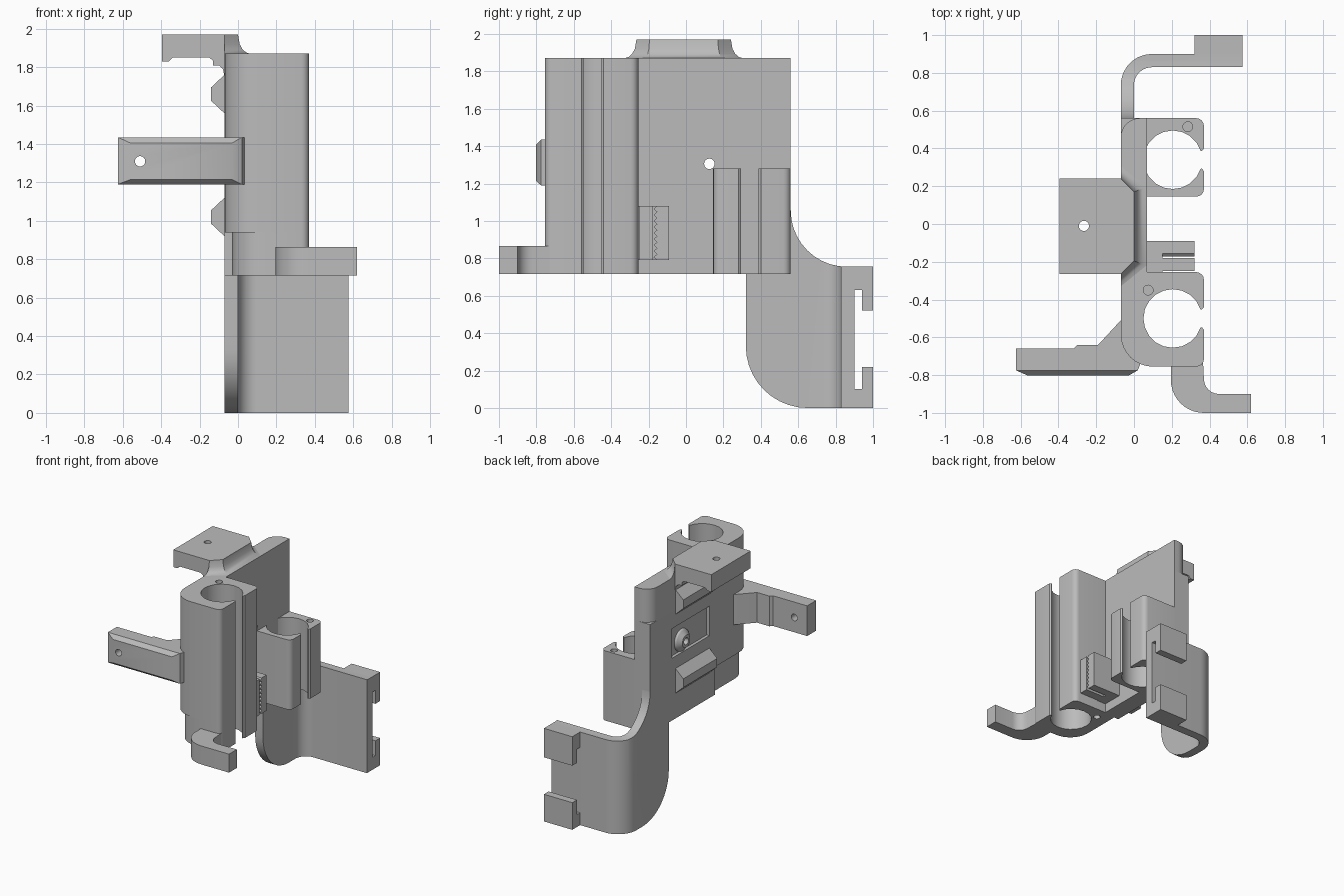
import bpy, bmesh
from math import sin, cos, radians
from mathutils import Vector

if "Cube" in bpy.data.objects:
    bpy.data.objects.remove(bpy.data.objects["Cube"])

grey = bpy.data.materials.new("plain grey")
grey.use_nodes = True
colour = (0.5, 0.5, 0.5, 1)
grey.diffuse_color = colour
grey.node_tree.nodes["Principled BSDF"].inputs["Base Color"].default_value = colour

AXES = {"x": lambda a, b, h: (h, a, b),
        "y": lambda a, b, h: (a, h, b),
        "z": lambda a, b, h: (a, b, h)}


def loft(name, rings, axis="z"):
    """Solid through rings, each a (height, outline) pair."""
    bm = bmesh.new()
    loops = [[bm.verts.new(AXES[axis](a, b, h)) for a, b in pts] for h, pts in rings]
    bm.faces.new(loops[0])
    bm.faces.new(loops[-1])
    n = len(loops[0])
    for low, high in zip(loops, loops[1:]):
        for i in range(n):
            j = (i + 1) % n
            bm.faces.new((low[i], low[j], high[j], high[i]))
    bmesh.ops.recalc_face_normals(bm, faces=bm.faces)
    mesh = bpy.data.meshes.new(name)
    bm.to_mesh(mesh)
    bm.free()
    mesh.materials.append(grey)
    obj = bpy.data.objects.new(name, mesh)
    bpy.context.collection.objects.link(obj)
    return obj


def extrude(name, pts, lo, hi, axis="z"):
    return loft(name, [(lo, pts), (hi, pts)], axis)


def rect(a0, a1, b0, b1):
    return [(a0, b0), (a1, b0), (a1, b1), (a0, b1)]


def arc(cx, cy, r, start, end, n=8):
    steps = [radians(start + (end - start) * i / n) for i in range(n + 1)]
    return [(cx + r * cos(t), cy + r * sin(t)) for t in steps]


def combine(obj, tool, operation="DIFFERENCE"):
    mod = obj.modifiers.new("cut", "BOOLEAN")
    mod.operation, mod.object, mod.solver = operation, tool, "EXACT"
    bpy.context.view_layer.objects.active = obj
    bpy.ops.object.modifier_apply(modifier=mod.name)
    bpy.data.objects.remove(tool)


def drill(obj, a, b, r, lo, hi, axis="z"):
    combine(obj, extrude("drill", arc(a, b, r, 0, 345, 23), lo, hi, axis))


def clip_profile(cy, top, bottom, back):
    """Open bearing clip: outer wall, then the bore with a slot towards +x."""
    right = 0.37
    return (arc(right - 0.04, top - 0.04, 0.04, 0, 90, 4) + back
            + arc(right - 0.04, bottom + 0.04, 0.04, -90, 0, 4)
            + [(right, cy - 0.06), (0.36, cy - 0.047)]
            + arc(0.205, cy, 0.155, -18, -342, 18)
            + [(0.36, cy + 0.047), (right, cy + 0.06)])


BASE, TOP = 0.715, 1.87

# Back plate: square corner below, rounded corner above
plate = extrude("back_plate", rect(-0.07, 0.07, -0.27, 0.56), BASE, 1.6)
combine(plate, extrude("pocket", rect(-0.2, 0.28, 1.22, 1.46), -0.1, -0.045, "x"))
drill(plate, 0.125, 1.305, 0.028, -0.2, 0.2, "x")
upper = [(-0.07, -0.27), (0.07, -0.27), (0.07, 0.56)] + arc(0.03, 0.46, 0.1, 90, 180)
extrude("upper_back_plate", upper, 1.6, TOP)

# Screw boss in the pocket
boss = loft("screw_boss", [(h, arc(0.125, 1.305, r, 0, 345, 23))
                           for h, r in ((-0.045, 0.09), (-0.06, 0.085), (-0.09, 0.05))], "x")
drill(boss, 0.125, 1.305, 0.028, -0.2, 0.2, "x")

# Wedge rails on the -x side
for name, z in (("lower_wedge", 1.02), ("upper_wedge", 1.66)):
    wedge = [(-0.06, z - 0.11), (-0.14, z - 0.035), (-0.14, z + 0.035), (-0.06, z + 0.11)]
    extrude(name, wedge, -0.2, 0.235, "y")

# Long bearing clip, slimmer at the foot
for name, left, lo, hi in (("long_clip_foot", -0.03, BASE, 0.94), ("long_clip", -0.07, 0.94, TOP)):
    back = [(left, -0.255)] + arc(left + 0.17, -0.585, 0.17, 180, 270)
    clip = extrude(name, clip_profile(-0.5, -0.255, -0.755, back), lo, hi)
    drill(clip, 0.075, -0.35, 0.026, *((0.6, 0.85) if hi < 1 else (1.6, 2)))

# Short bearing clip
short = extrude("short_clip", clip_profile(0.34, 0.56, 0.145, [(0, 0.56), (0, 0.145)]), BASE, 1.28)
drill(short, 0.285, 0.515, 0.026, 1.0, 1.4)

# Belt clamp with a toothed jaw
extrude("clamp_root", rect(0.05, 0.15, -0.26, -0.09), 0.79, 1.08)
extrude("clamp_plain_jaw", rect(0.14, 0.32, -0.25, -0.18), 0.79, 1.08)
teeth = 9
jaw = [(-0.09, 1.08), (-0.09, 0.79)]
jaw += [(-0.155 - 0.018 * (i % 2), 0.79 + 0.29 * i / (2 * teeth)) for i in range(2 * teeth + 1)]
extrude("clamp_toothed_jaw", jaw, 0.14, 0.32, "x")

# Curved rear arm: bent sheet trimmed to its side outline
sheet = ([(-0.07, 0.32)] + arc(0.095, 0.735, 0.165, 180, 90, 10) + [(0.575, 0.9), (0.575, 0.83)]
         + arc(0.095, 0.735, 0.095, 90, 180, 10) + [(0, 0.32)])
rear_arm = extrude("rear_arm", sheet, -0.1, 1.3)
side = ([(0.5, 1.05)] + arc(0.86, 1.055, 0.3, 180, 270, 10) + [(1.1, 0.755), (1.1, 0)]
        + arc(0.65, 0.33, 0.33, 270, 180, 10) + [(0.32, 0.75), (0.5, 0.75)])
combine(rear_arm, extrude("trim", side, -0.5, 1, "x"), "INTERSECT")

# Hooks at the end of the rear arm
for name, edge, lip, slot in (("lower_hook", 0, 0.22, 0.1), ("upper_hook", 0.755, 0.52, 0.63)):
    hook = [(0.89, edge), (1, edge), (1, lip), (0.94, lip), (0.94, slot), (0.89, slot)]
    extrude(name, hook, 0.32, 0.575, "x")

# Top mount with recessed underside, chamfered corners and flared foot
section = [(-0.395, 1.97), (0, 1.97), (0, 1.8), (-0.07, 1.75), (-0.078, 1.79), (-0.1, 1.81),
           (-0.13, 1.81), (-0.13, 1.835), (-0.15, 1.85), (-0.34, 1.85), (-0.36, 1.83), (-0.395, 1.83)]
mount = extrude("top_mount", section, -0.4, 0.4, "y")
plan = [(-0.5, -0.265), (-0.07, -0.265), (0, -0.195), (0, 0.17), (-0.07, 0.24), (-0.5, 0.24)]
combine(mount, extrude("trim", plan, 1, 3), "INTERSECT")
drill(mount, -0.265, -0.01, 0.027, 1.5, 2.5)


def flare_ring(g):
    return [(-0.07, -0.265 - g), (g, -0.195 - g * 0.4), (g, 0.17 + g * 0.4), (-0.07, 0.24 + g)]


loft("mount_flare", [(1.86, flare_ring(0.07))]
     + [(1.97 - 0.1 * sin(radians(t)), flare_ring(0.065 * (1 - cos(radians(t)))))
        for t in (90, 70, 50, 30, 0)])

# Side arm at the front with a bevelled face
arm_plan = [(-0.625, -0.775), (0.02, -0.775), (0.05, -0.7), (0, -0.45), (-0.07, -0.51), (-0.19, -0.64),
            (-0.3, -0.64), (-0.32, -0.66), (-0.625, -0.66)]
arm = extrude("side_arm", arm_plan, 1.19, 1.435)
combine(arm, extrude("bore_clearance", arc(0.205, -0.5, 0.157, 0, 345, 23), 1, 2))
face = loft("side_arm_face", [(-0.775, rect(-0.625, 0.02, 1.19, 1.435)),
                              (-0.803, rect(-0.56, -0.03, 1.215, 1.405))], "y")
for part in (arm, face):
    drill(part, -0.51, 1.31, 0.027, -1, -0.5, "y")

# Curved foot at the front
foot = (arc(0.37, -0.825, 0.175, 180, 270, 10) + [(0.62, -1), (0.62, -0.9)]
        + arc(0.45, -0.82, 0.08, 270, 180, 6) + [(0.365, -0.72), (0.195, -0.74)])
extrude("front_foot", foot, BASE, 0.865)

# Smooth the curves, keep the edges sharp
bpy.ops.object.select_all(action="DESELECT")
for obj in bpy.context.collection.objects:
    if obj.type == "MESH" and obj.data.materials and obj.data.materials[0] == grey:
        obj.select_set(True)
        bpy.context.view_layer.objects.active = obj
bpy.ops.object.shade_smooth_by_angle(angle=radians(30))
